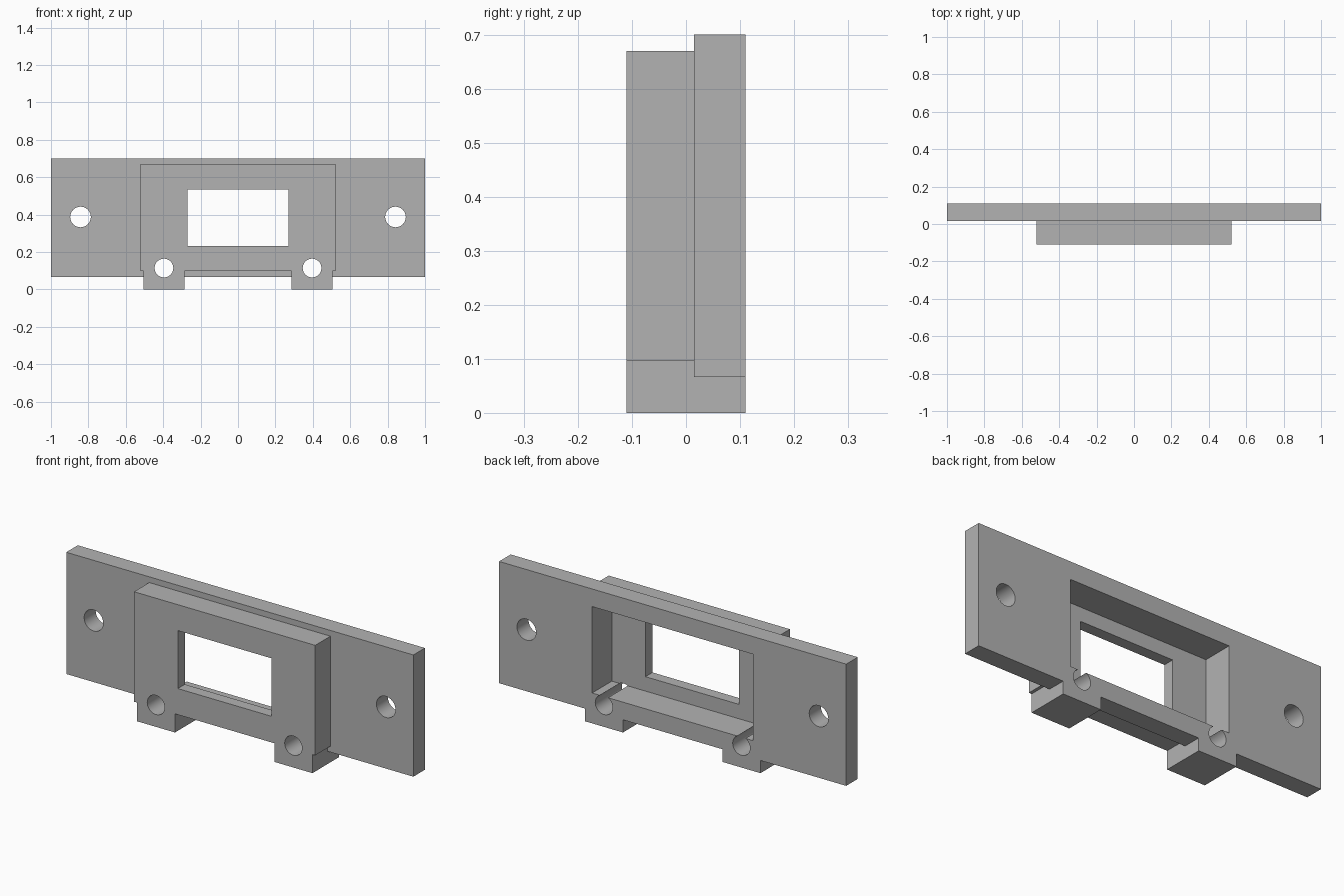
import bpy
import math

cube = bpy.data.objects.get("Cube")
if cube:
    bpy.data.objects.remove(cube, do_unlink=True)

grey = bpy.data.materials.new("plain grey")
grey.use_nodes = True
grey.diffuse_color = (0.45, 0.45, 0.45, 1)
grey.node_tree.nodes["Principled BSDF"].inputs["Base Color"].default_value = grey.diffuse_color

FRONT, STEP, BACK = -0.11, 0.015, 0.11
POCKET_FLOOR = -0.052


def box(name, x, y, z):
    """Box filling the given (low, high) ranges."""
    bpy.ops.mesh.primitive_cube_add(size=1, location=[sum(r) / 2 for r in (x, y, z)])
    ob = bpy.context.object
    ob.name = name
    ob.scale = [r[1] - r[0] for r in (x, y, z)]
    bpy.ops.object.transform_apply(location=True, scale=True)
    ob.data.materials.append(grey)
    return ob


def drill(name, x, z, radius):
    """Cylinder running front to back through everything."""
    bpy.ops.mesh.primitive_cylinder_add(vertices=48, radius=radius, depth=1,
                                        location=(x, 0, z), rotation=(math.pi / 2, 0, 0))
    ob = bpy.context.object
    ob.name = name
    bpy.ops.object.transform_apply(location=True, rotation=True)
    ob.data.materials.append(grey)
    return ob


def combine(target, other, operation):
    """Apply an exact boolean and discard the helper."""
    mod = target.modifiers.new(operation.title(), "BOOLEAN")
    mod.operation = operation
    mod.solver = "EXACT"
    mod.object = other
    bpy.context.view_layer.objects.active = target
    bpy.ops.object.modifier_apply(modifier=mod.name)
    bpy.data.objects.remove(other, do_unlink=True)


# Wide mounting plate with the raised block in front of it
bracket = box("mounting_bracket", (-1, 1), (STEP, BACK), (0.066, 0.70))
block = box("raised_block", (-0.522, 0.522), (FRONT, 0.06), (0.097, 0.67))
combine(bracket, block, "UNION")

# Two feet below the block, running the full depth
for side in (-1, 1):
    x = sorted((side * 0.286, side * 0.506))
    combine(bracket, box("foot", x, (FRONT, BACK), (0, 0.13)), "UNION")

# Pocket open at the back, and the smaller window through its floor
pocket = box("pocket", (-0.464, 0.464), (POCKET_FLOOR, 0.3), (0.158, 0.608))
combine(bracket, pocket, "DIFFERENCE")
window = box("window", (-0.27, 0.27), (-0.3, 0.0), (0.233, 0.535))
combine(bracket, window, "DIFFERENCE")

# Screw holes in the plate ends and in the feet
for side in (-1, 1):
    combine(bracket, drill("end_hole", side * 0.842, 0.387, 0.055), "DIFFERENCE")
    combine(bracket, drill("foot_hole", side * 0.396, 0.114, 0.05), "DIFFERENCE")

# Smooth hole walls, crisp edges elsewhere
bpy.ops.object.select_all(action="DESELECT")
bracket.select_set(True)
bpy.context.view_layer.objects.active = bracket
bpy.ops.object.shade_smooth_by_angle(angle=math.radians(30))
